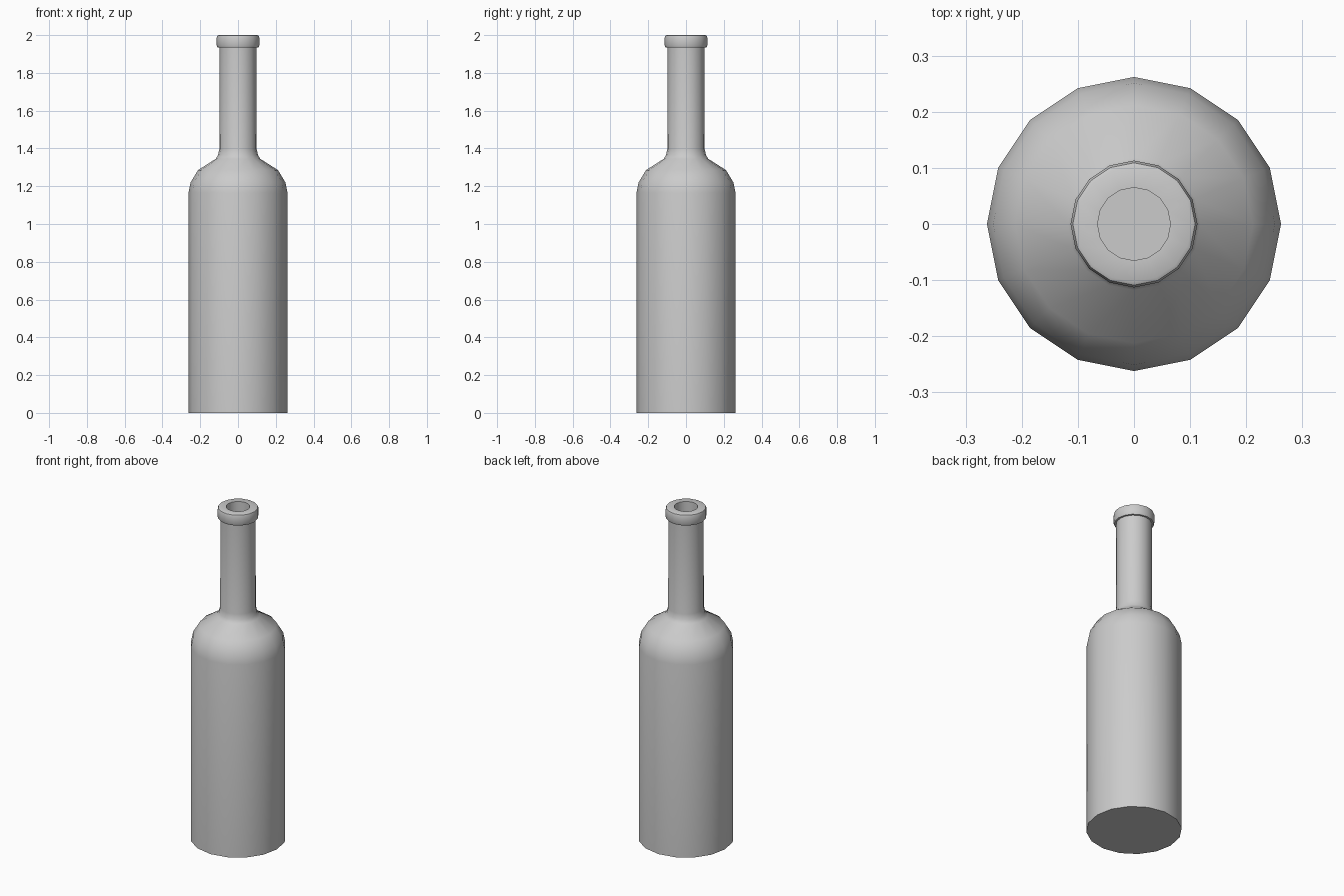
import bpy, bmesh, math

if "Cube" in bpy.data.objects:
    bpy.data.objects.remove(bpy.data.objects["Cube"], do_unlink=True)

SIDES = 16

grey = bpy.data.materials.new("plain grey")
grey.use_nodes = True
colour = (0.6, 0.6, 0.6, 1)
grey.diffuse_color = colour
grey.node_tree.nodes["Principled BSDF"].inputs["Base Color"].default_value = colour


def lathe(name, profile, angle):
    """Turn a (radius, height) profile around z; radius 0 closes the end."""
    bm = bmesh.new()
    verts = [bm.verts.new((r, 0, z)) for r, z in profile]
    edges = [bm.edges.new(pair) for pair in zip(verts, verts[1:])]
    bmesh.ops.spin(bm, geom=verts + edges, cent=(0, 0, 0), axis=(0, 0, 1),
                   angle=math.tau, steps=SIDES)
    bmesh.ops.remove_doubles(bm, verts=bm.verts, dist=0.0005)
    bmesh.ops.recalc_face_normals(bm, faces=bm.faces)
    mesh = bpy.data.meshes.new(name)
    bm.to_mesh(mesh)
    bm.free()
    mesh.materials.append(grey)
    obj = bpy.data.objects.new(name, mesh)
    bpy.context.collection.objects.link(obj)
    bpy.ops.object.select_all(action='DESELECT')
    obj.select_set(True)
    bpy.context.view_layer.objects.active = obj
    bpy.ops.object.shade_smooth_by_angle(angle=math.radians(angle))
    return obj


# Whole bottle: base, body, rounded shoulder, flared neck, lip and hollow bore
bottle = [
    (0, 0), (0.262, 0),
    (0.262, 1.165), (0.251, 1.22), (0.212, 1.285), (0.118, 1.345),
    (0.106, 1.365), (0.099, 1.395), (0.098, 1.935),
    (0.109, 1.935), (0.113, 1.945), (0.113, 1.985), (0.109, 1.997), (0.103, 2.0),
    (0.065, 2.0), (0.065, 1.4), (0, 1.4),
]
lathe("bottle", bottle, 35)
